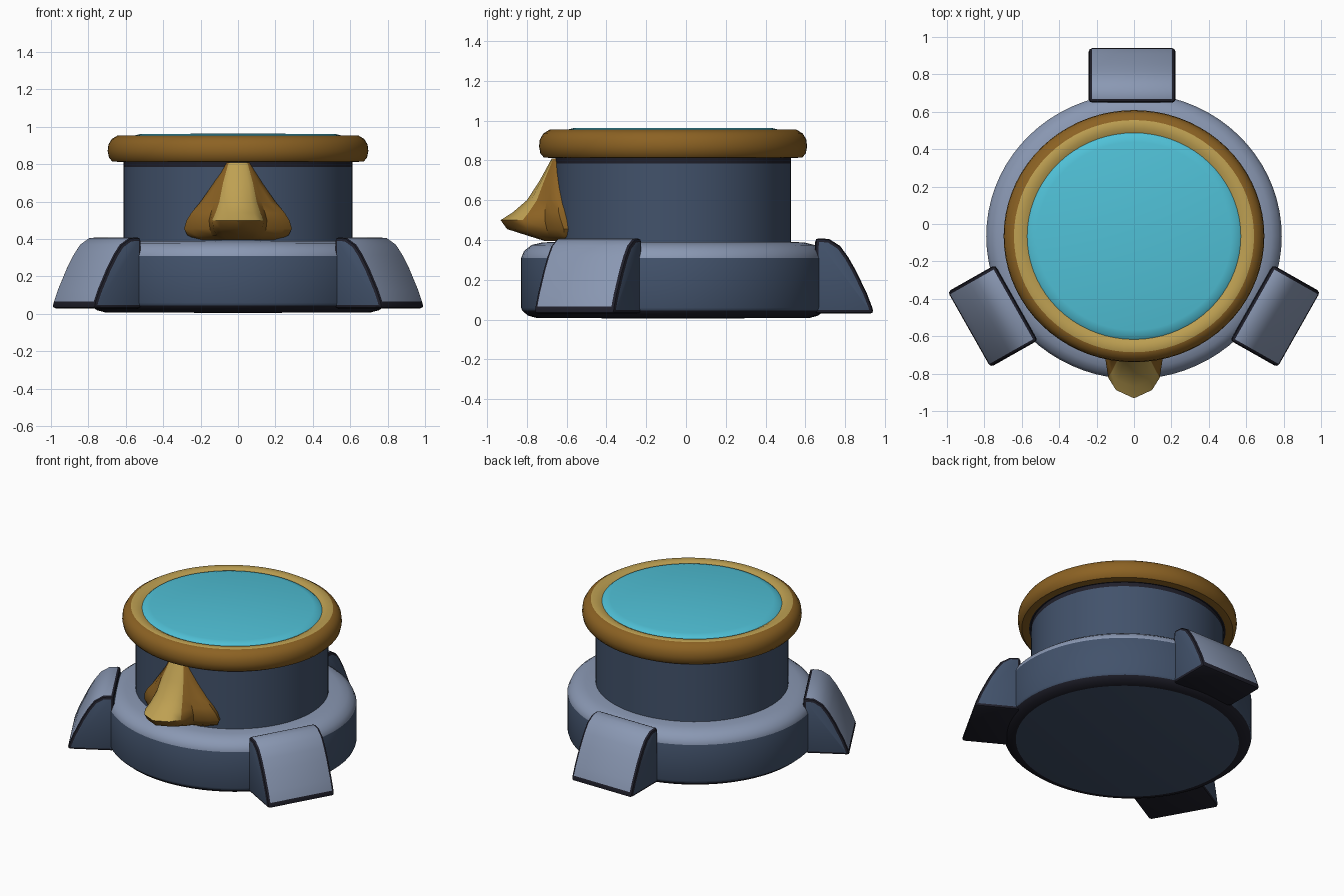
import bpy, bmesh, math
from mathutils import Matrix, Vector

if "Cube" in bpy.data.objects:
    bpy.data.objects.remove(bpy.data.objects["Cube"])

CENTRE_Y = -0.065
SQUASH = 0.967


def linear(c):
    c /= 255
    return c / 12.92 if c <= 0.04045 else ((c + 0.055) / 1.055) ** 2.4


def material(name, *rgb):
    m = bpy.data.materials.new(name)
    m.use_nodes = True
    col = [linear(c) for c in rgb] + [1]
    m.diffuse_color = col
    bsdf = next(n for n in m.node_tree.nodes if n.type == "BSDF_PRINCIPLED")
    bsdf.inputs["Base Color"].default_value = col
    bsdf.inputs["Roughness"].default_value = 0.7
    return m


MATS = [
    material("slate blue", 66, 82, 107),
    material("pale slate", 138, 152, 179),
    material("dark trim", 31, 31, 42),
    material("bronze", 140, 98, 35),
    material("bright gold", 190, 160, 82),
    material("cyan glass", 80, 193, 215),
]
SLATE, PALE, DARK, BRONZE, GOLD, CYAN = range(6)


def finish(name, bm, angle=35):
    bmesh.ops.recalc_face_normals(bm, faces=bm.faces)
    mesh = bpy.data.meshes.new(name)
    bm.to_mesh(mesh)
    bm.free()
    # keep only the materials this part uses
    used = sorted({p.material_index for p in mesh.polygons})
    slots = [used.index(p.material_index) for p in mesh.polygons]
    for u in used:
        mesh.materials.append(MATS[u])
    for p, s in zip(mesh.polygons, slots):
        p.material_index = s
    ob = bpy.data.objects.new(name, mesh)
    bpy.context.collection.objects.link(ob)
    bpy.ops.object.select_all(action="DESELECT")
    ob.select_set(True)
    bpy.context.view_layer.objects.active = ob
    bpy.ops.object.shade_smooth_by_angle(angle=math.radians(angle))
    return ob


def lathe(name, profile, colours, sides=72, closed=False):
    """Turn (radius, height) points; one colour per profile segment."""
    bm = bmesh.new()
    rings = []
    for i in range(sides):
        a = math.tau * i / sides
        rings.append([bm.verts.new((r * math.cos(a), CENTRE_Y + SQUASH * r * math.sin(a), z))
                      for r, z in profile])
    n = len(profile)
    for i in range(sides):
        a, b = rings[i], rings[(i + 1) % sides]
        for j in range(n if closed else n - 1):
            k = (j + 1) % n
            bm.faces.new((a[j], b[j], b[k], a[k])).material_index = colours[j]
    bmesh.ops.remove_doubles(bm, verts=bm.verts, dist=1e-5)
    return finish(name, bm)


# Stepped body: base drum, rounded shoulder and column
lathe("body",
      [(0, 0.005), (0.71, 0.008), (0.755, 0.02), (0.785, 0.045), (0.79, 0.06),
       (0.79, 0.31), (0.775, 0.345), (0.735, 0.375), (0.68, 0.388), (0.612, 0.39),
       (0.612, 0.785), (0.612, 0.83), (0, 0.83)],
      [SLATE, DARK, DARK, SLATE, SLATE, PALE, PALE, PALE, PALE, SLATE, DARK, DARK])

# Rounded metal rim
lathe("rim",
      [(0.565, 0.94), (0.595, 0.955), (0.642, 0.955), (0.675, 0.935), (0.693, 0.905),
       (0.697, 0.87), (0.69, 0.835), (0.672, 0.815), (0.625, 0.812), (0.565, 0.82)],
      [GOLD, GOLD] + [BRONZE] * 6 + [DARK, BRONZE], closed=True)

# Glass lid with a sloped edge
lathe("glass_lid",
      [(0, 0.964), (0.52, 0.962), (0.56, 0.952), (0.575, 0.94), (0.575, 0.9), (0, 0.9)],
      [CYAN] * 5)


# Curved buttress feet with dark edges
def foot(name, degrees, reach=0.0, shift=0.0):
    profile = [(0.71, 0.03), (0.715, 0.41), (0.785, 0.405), (0.84, 0.37), (0.88, 0.315),
               (0.92, 0.245), (0.975, 0.13), (1.0, 0.065), (1.01, 0.03)]
    half = 0.232
    bm = bmesh.new()
    verts = [bm.verts.new((r + reach, -half, z)) for r, z in profile]
    cap = bm.faces.new(verts)
    ext = bmesh.ops.extrude_face_region(bm, geom=[cap])["geom"]
    bmesh.ops.translate(bm, vec=(0, 2 * half, 0),
                        verts=[g for g in ext if isinstance(g, bmesh.types.BMVert)])
    bmesh.ops.recalc_face_normals(bm, faces=bm.faces)
    for f in bm.faces:
        side = abs(f.normal.y) > 0.5
        low = f.calc_center_median().z < 0.06
        f.material_index = SLATE if side or f.normal.x < -0.5 else DARK if low else PALE
    sharp = [e for e in bm.edges if e.calc_face_angle(0) > 0.7]
    bmesh.ops.bevel(bm, geom=sharp, offset=0.018, segments=2, profile=0.5,
                    affect="EDGES", material=DARK)
    bm.transform(Matrix.Translation((shift, CENTRE_Y, 0))
                 @ Matrix.Rotation(math.radians(degrees), 4, "Z"))
    finish(name, bm)


foot("back_foot", 90, shift=-0.01)
foot("right_foot", 209.5, reach=0.008)
foot("left_foot", 330.5, reach=0.008)

# Spout: lofted tongue flanked by two side petals
# each level: height, tongue front y, tongue half width, valley (x, y), petal (x, y)
levels = [
    (0.81, -0.675, 0.05, 0.06, -0.66, 0.07, -0.64),
    (0.70, -0.735, 0.08, 0.10, -0.69, 0.13, -0.665),
    (0.60, -0.80, 0.10, 0.125, -0.70, 0.20, -0.665),
    (0.54, -0.87, 0.12, 0.145, -0.71, 0.25, -0.66),
    (0.50, -0.932, 0.138, 0.155, -0.71, 0.275, -0.65),
    (0.455, -0.90, 0.13, 0.15, -0.70, 0.288, -0.635),
    (0.42, -0.79, 0.115, 0.14, -0.69, 0.27, -0.63),
    (0.395, -0.71, 0.08, 0.11, -0.66, 0.22, -0.615),
]
bm = bmesh.new()
rows = []
for z, fy, w, vx, vy, px, py in levels:
    half = [(w * 0.7, fy + 0.2 * (vy - fy)), (w, fy + 0.5 * (vy - fy)), (vx, vy),
            (px * 0.85, py - 0.015), (px, py + 0.02), (px * 0.9, -0.55)]
    outline = [(-x, y) for x, y in reversed(half)] + [(0, fy)] + half
    rows.append([bm.verts.new((x, y, z)) for x, y in outline])
for i, (a, b) in enumerate(zip(rows, rows[1:])):
    for j in range(len(a)):
        k = (j + 1) % len(a)
        f = bm.faces.new((a[j], a[k], b[k], b[j]))
        f.material_index = GOLD if 4 <= j <= 7 and i < 4 else BRONZE
for row in (rows[0], rows[-1]):
    bm.faces.new(row).material_index = BRONZE
finish("spout", bm, 40)
